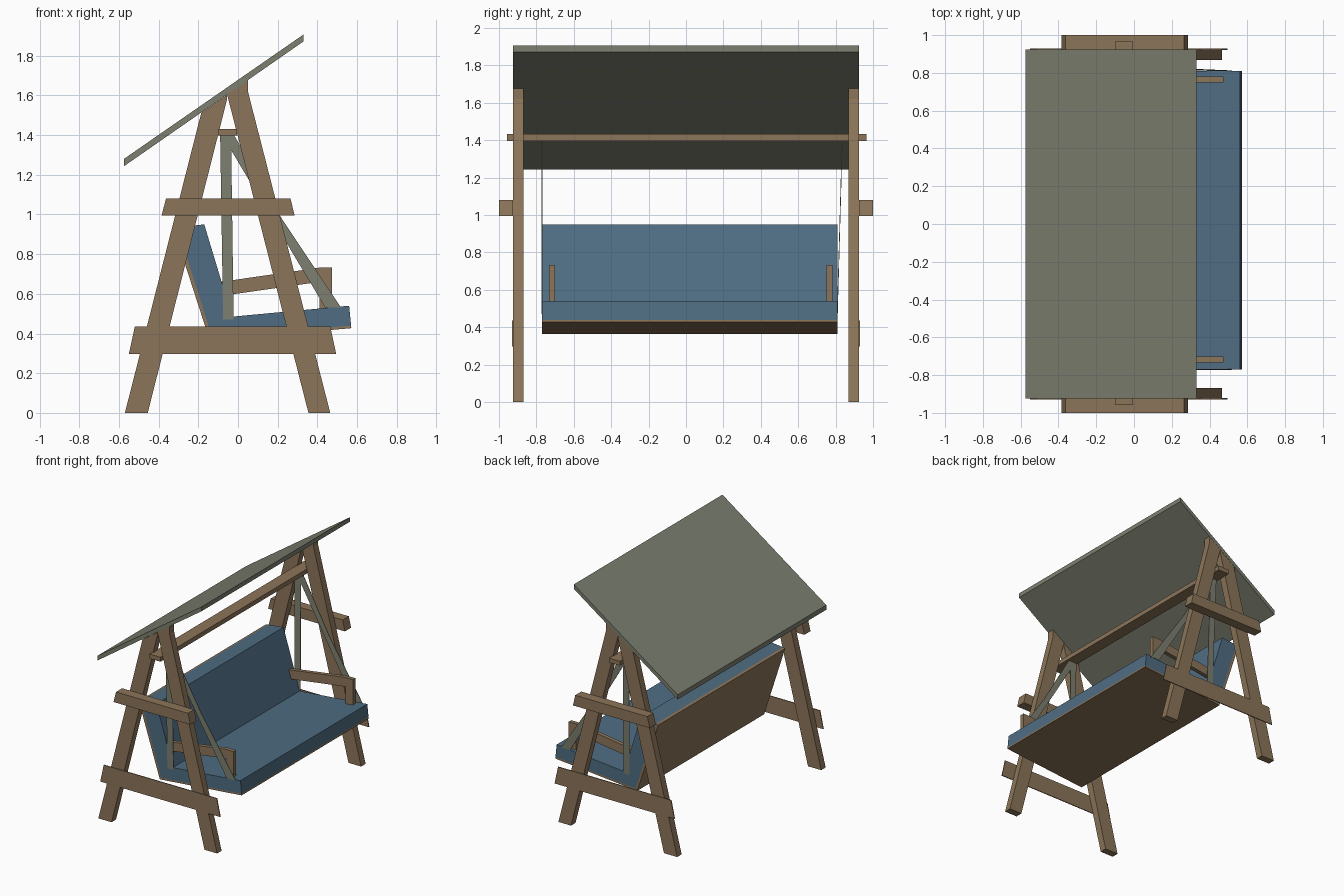
import bpy, bmesh

if "Cube" in bpy.data.objects:
    bpy.data.objects.remove(bpy.data.objects["Cube"])


def material(name, rgb):
    m = bpy.data.materials.new(name)
    m.diffuse_color = (*rgb, 1)
    m.use_nodes = True
    m.node_tree.nodes["Principled BSDF"].inputs["Base Color"].default_value = m.diffuse_color
    return m


WOOD = material("brown_wood", (0.262, 0.178, 0.100))
BLUE = material("blue_cushion", (0.078, 0.152, 0.226))
GREEN = material("grey_green_canvas", (0.205, 0.215, 0.162))


def extrude(name, pts, y0, y1, mat, shear=None):
    """Extrude an x-z outline from y0 to y1; shear moves each vertex in y by height."""
    bm = bmesh.new()
    face = bm.faces.new([bm.verts.new((x, y0, z)) for x, z in pts])
    res = bmesh.ops.extrude_face_region(bm, geom=[face])
    for v in res["geom"]:
        if isinstance(v, bmesh.types.BMVert):
            v.co.y = y1
    if shear:
        for v in bm.verts:
            v.co.y += shear(v.co.z)
    bmesh.ops.recalc_face_normals(bm, faces=bm.faces)
    me = bpy.data.meshes.new(name)
    bm.to_mesh(me)
    bm.free()
    me.materials.append(mat)
    ob = bpy.data.objects.new(name, me)
    bpy.context.collection.objects.link(ob)
    return ob


# A-frames at both ends: legs, upper block and thin lower rail
back_leg = [(-0.57, 0), (-0.455, 0), (-0.055, 1.58), (-0.055, 1.603), (-0.185, 1.513)]
front_leg = [(0.355, 0), (0.465, 0), (0.05, 1.62), (0.05, 1.685), (-0.055, 1.605)]
upper_rail = [(-0.385, 0.995), (0.285, 0.995), (0.265, 1.08), (-0.363, 1.08)]
lower_rail = [(-0.55, 0.297), (0.495, 0.297), (0.465, 0.435), (-0.52, 0.435)]
for s, side in ((-1, "left"), (1, "right")):
    extrude("back_leg_" + side, back_leg, s * 0.868, s * 0.924, WOOD)
    extrude("front_leg_" + side, front_leg, s * 0.868, s * 0.924, WOOD)
    extrude("upper_rail_" + side, upper_rail, s * 0.924, s * 1.0, WOOD)
    extrude("lower_rail_" + side, lower_rail, s * 0.922, s * 0.929, WOOD)

# Hanging beam
extrude("top_beam", [(-0.1, 1.397), (-0.005, 1.397), (-0.005, 1.432), (-0.1, 1.432)],
        -0.957, 0.965, WOOD)

# Sloped roof
extrude("roof", [(-0.575, 1.243), (0.33, 1.872), (0.33, 1.907), (-0.575, 1.28)],
        -0.925, 0.925, GREEN)

# Bench: cushion with wooden shell behind and below
Y0, Y1 = -0.77, 0.81
extrude("seat_cushion", [(-0.17, 0.95), (-0.03, 0.485), (0.56, 0.54), (0.57, 0.44),
                         (-0.13, 0.378), (-0.305, 0.935)], Y0, Y1, BLUE)
extrude("seat_shell", [(-0.305, 0.935), (-0.13, 0.378), (0.57, 0.44), (0.571, 0.427),
                       (-0.142, 0.363), (-0.325, 0.93)], Y0, Y1, WOOD)

# Armrests
arm = [(-0.09, 0.66), (-0.067, 0.592), (0.41, 0.66), (0.41, 0.522), (0.475, 0.528),
       (0.475, 0.732), (0.41, 0.732)]
for y, side in ((-0.717, "left"), (0.766, "right")):
    extrude("armrest_" + side, arm, y - 0.016, y + 0.016, WOOD)

# Hanging straps, the far pair leaning slightly outwards
rear_strap = [(-0.09, 1.4), (-0.035, 1.4), (-0.022, 0.47), (-0.075, 0.47)]
front_strap = [(-0.08, 1.4), (-0.02, 1.4), (0.22, 0.98), (0.52, 0.53), (0.44, 0.53)]
for y, side, lean in ((-0.772, "left", None),
                      (0.808, "right", lambda z: (z - 0.5) * 0.028)):
    extrude("rear_strap_" + side, rear_strap, y, y + 0.004, GREEN, lean)
    extrude("front_strap_" + side, front_strap, y, y + 0.004, GREEN, lean)
